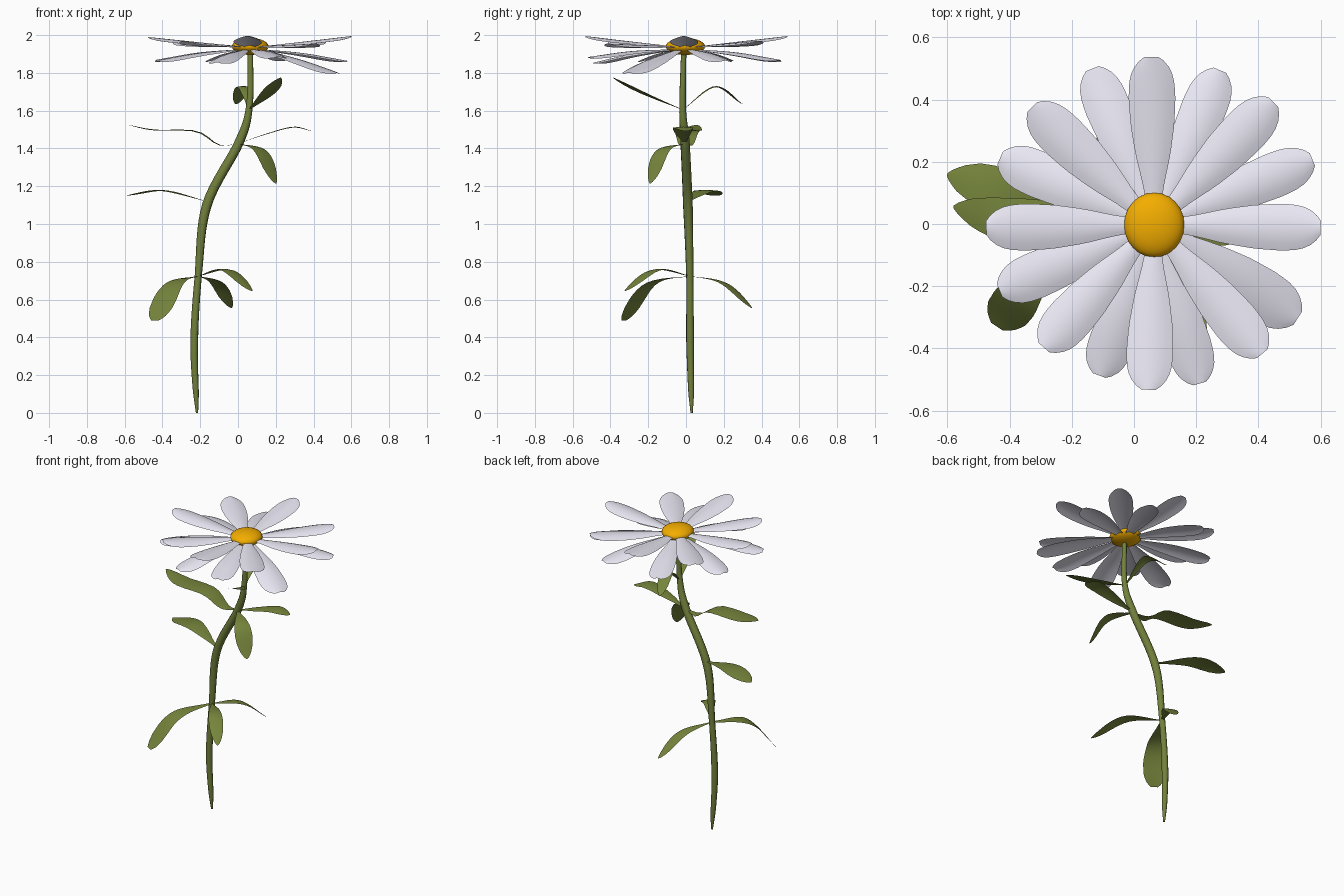
import bpy, math
from mathutils import Vector

if "Cube" in bpy.data.objects:
    bpy.data.objects.remove(bpy.data.objects["Cube"])


def material(name, color):
    m = bpy.data.materials.new(name)
    m.diffuse_color = (*color, 1)
    m.use_nodes = True
    m.node_tree.nodes["Principled BSDF"].inputs["Base Color"].default_value = m.diffuse_color
    return m


WHITE = material("petal_white", (0.83, 0.81, 0.91))
GREEN = material("leaf_green", (0.18, 0.235, 0.045))
STEM = material("stem_green", (0.17, 0.22, 0.045))
GOLD = material("disc_gold", (0.9, 0.42, 0.0))


def smooth_path(points, t):
    """Point at t (0..1) on a Catmull-Rom spline through the points."""
    p = [Vector(q) for q in points]
    p = [p[0] * 2 - p[1]] + p + [p[-1] * 2 - p[-2]]
    s = t * (len(points) - 1)
    i = min(int(s), len(points) - 2)
    u = s - i
    a, b, c, d = p[i:i + 4]
    return 0.5 * (2 * b + (c - a) * u + (2 * a - 5 * b + 4 * c - d) * u ** 2
                  + (3 * b - a - 3 * c + d) * u ** 3)


def profile_width(profile, t):
    for (t0, w0), (t1, w1) in zip(profile, profile[1:]):
        if t <= t1:
            return w0 + (w1 - w0) * (t - t0) / (t1 - t0)
    return profile[-1][1]


def blade(name, points, width, profile, camber, mat):
    """Thin curved sheet following a path, used for petals and leaves."""
    rows, cols = 16, 6
    chord = Vector(points[-1]) - Vector(points[0])
    side = Vector((-chord.y, chord.x, 0)).normalized()
    verts, faces = [], []
    for r in range(rows + 1):
        t = 1 - (1 - r / rows) ** 1.3       # denser rows near the tip
        c = smooth_path(points, t)
        half = width / 2 * profile_width(profile, t)
        for k in range(cols + 1):
            s = 2 * k / cols - 1
            drop = camber * s * s * half / (width / 2)
            verts.append(c + side * half * s - Vector((0, 0, drop)))
    n = cols + 1
    for r in range(rows):
        for k in range(cols):
            a = r * n + k
            faces.append((a, a + n, a + n + 1, a + 1))
    mesh = bpy.data.meshes.new(name)
    mesh.from_pydata(verts, [], faces)
    mesh.polygons.foreach_set("use_smooth", [True] * len(faces))
    mesh.materials.append(mat)
    ob = bpy.data.objects.new(name, mesh)
    bpy.context.collection.objects.link(ob)


# Stem: tapered tube along a gentle S-curve
path = [(-.217, .03, 0), (-.232, .022, .36), (-.21, .02, .73), (-.165, .01, 1.1),
        (.005, -.005, 1.43), (.06, -.018, 1.62), (.066, -.012, 1.92)]
radii = [(0, .006), (.05, .016), (.17, .021), (.33, .019), (.5, .026),
         (.67, .025), (.83, .018), (1, .014)]
curve = bpy.data.curves.new("stem", 'CURVE')
curve.dimensions = '3D'
curve.bevel_depth = 1
curve.bevel_resolution = 3
curve.use_fill_caps = True
spline = curve.splines.new('POLY')
N = 48
spline.points.add(N)
for i, pt in enumerate(spline.points):
    pt.co = (*smooth_path(path, i / N), 1)
    pt.radius = profile_width(radii, i / N)
spline.use_smooth = True
curve.materials.append(STEM)
stem = bpy.data.objects.new("stem", curve)
bpy.context.collection.objects.link(stem)
bpy.context.view_layer.objects.active = stem
stem.select_set(True)
bpy.ops.object.convert(target='MESH')

# Flower disc
CX, CY = .065, -.003
bpy.ops.mesh.primitive_uv_sphere_add(segments=24, ring_count=14, radius=1,
                                     location=(CX, CY, 1.94))
disc = bpy.context.object
disc.name = "flower_disc"
disc.scale = (.097, .104, .045)
disc.data.materials.append(GOLD)
bpy.ops.object.shade_smooth()

# Petals: (angle, length, tip height, width); even ones form the raised ring
petal_shape = [(0, .3), (.15, .46), (.35, .75), (.55, .94), (.72, 1), (.82, .98),
               (.9, .86), (.96, .64), (1, .3)]
petals = [(91, .54, 1.995, .15), (67, .54, 1.87, .145), (46, .55, 1.97, .15),
          (22.5, .55, 1.865, .145), (-1, .535, 1.995, .15), (-33, .55, 1.80, .17),
          (-50, .54, 1.955, .15), (-74, .53, 1.885, .145), (-92, .53, 1.995, .15),
          (-110, .515, 1.855, .145), (-132, .53, 1.97, .15), (-157, .54, 1.865, .15),
          (-179, .54, 1.99, .15), (156.5, .54, 1.87, .15), (136, .545, 1.965, .15),
          (111.6, .54, 1.865, .145)]
for i, (ang, length, tip, w) in enumerate(petals):
    a = math.radians(ang)
    upper = i % 2 == 0
    z0 = 1.94 if upper else 1.925
    mid = (z0 + tip) / 2 + (0 if upper else .01)
    pts = [(CX + r * math.cos(a), CY + r * math.sin(a), z)
           for r, z in ((.06, z0), (.3, mid), (length, tip))]
    blade(f"petal_{i + 1}", pts, w, petal_shape, .017, WHITE)

# Leaves: path from the stem to the tip, width
leaf_shape = [(0, .1), (.12, .25), (.3, .62), (.5, .92), (.65, 1), (.78, .9),
              (.9, .6), (.97, .28), (1, .06)]
round_shape = [(0, .1), (.2, .35), (.45, .75), (.7, 1), (.85, .95), (.95, .65), (1, .3)]
low = (-.21, .02, .725)
node = (.0, -.005, 1.425)
top = (.058, -.017, 1.605)
leaves = [
    ([low, (-.34, -.19, .685), (-.44, -.33, .49)], .15, round_shape),
    ([low, (-.06, -.16, .76), (.075, -.325, .645)], .09, leaf_shape),
    ([low, (-.11, .2, .69), (-.035, .35, .555)], .09, leaf_shape),
    ([(-.165, .01, 1.12), (-.4, .1, 1.18), (-.6, .16, 1.15)], .14, leaf_shape),
    ([node, (-.1, 0, 1.42), (-.22, .005, 1.493), (-.44, .02, 1.5), (-.58, .055, 1.525)],
     .14, leaf_shape),
    ([node, (.14, -.015, 1.475), (.29, -.015, 1.515), (.39, 0, 1.493)], .11, leaf_shape),
    ([node, (.12, -.125, 1.39), (.2, -.19, 1.215)], .11, leaf_shape),
    ([top, (.03, .155, 1.73), (-.01, .3, 1.635)], .08, leaf_shape),
    ([top, (.15, -.21, 1.69), (.225, -.385, 1.775)], .09, leaf_shape),
]
for i, (pts, w, shape) in enumerate(leaves):
    blade(f"leaf_{i + 1}", pts, w, shape, .005, GREEN)
